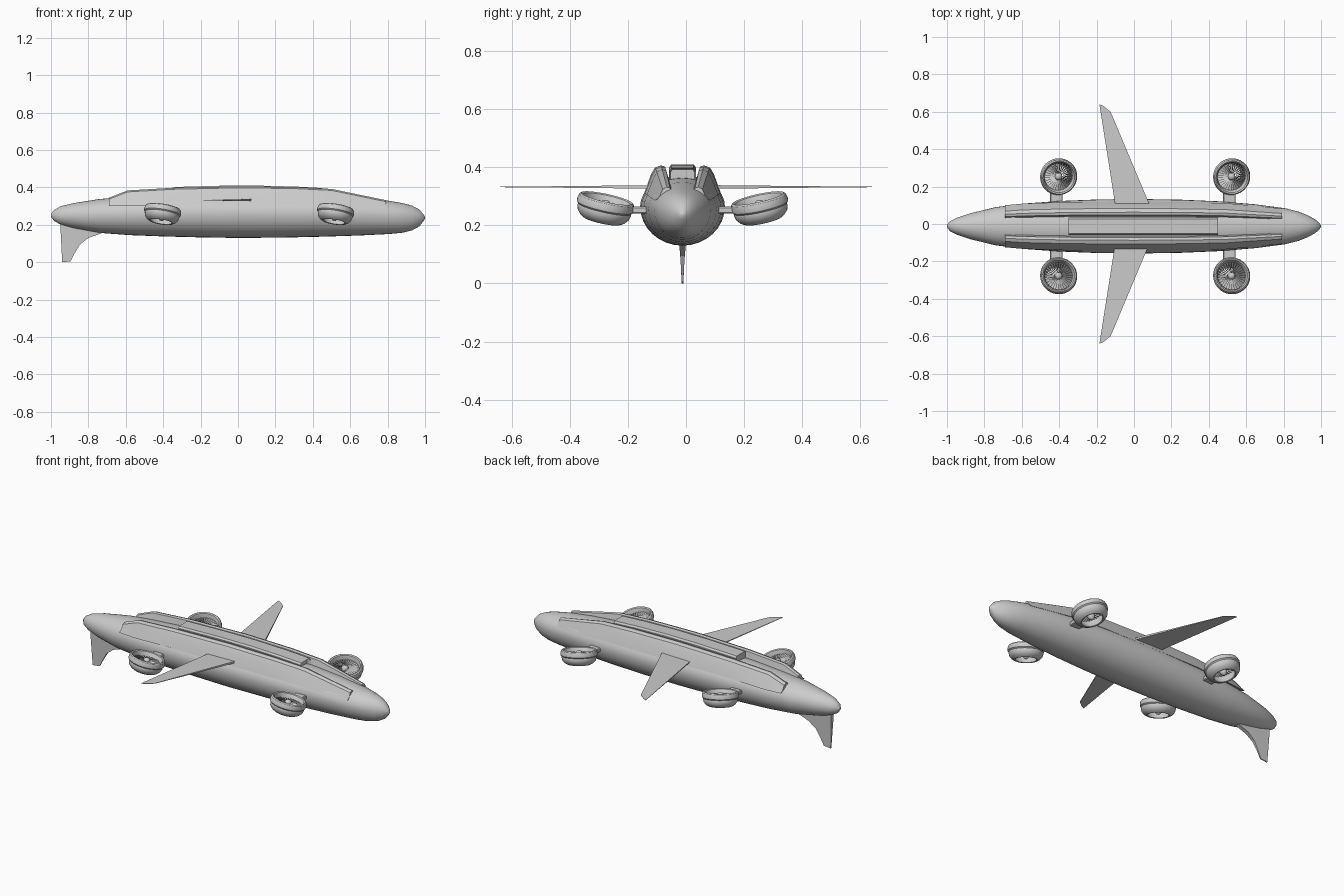
import bpy, bmesh, math
from mathutils import Vector, Matrix

if "Cube" in bpy.data.objects:
    bpy.data.objects.remove(bpy.data.objects["Cube"])

CY = -0.012  # centre line of the hull


def finish(name, bm, angle=30, matrix=None):
    bmesh.ops.recalc_face_normals(bm, faces=bm.faces)
    me = bpy.data.meshes.new(name)
    bm.to_mesh(me)
    bm.free()
    ob = bpy.data.objects.new(name, me)
    bpy.context.collection.objects.link(ob)
    if matrix:
        ob.matrix_world = matrix
    bpy.ops.object.select_all(action='DESELECT')
    ob.select_set(True)
    bpy.context.view_layer.objects.active = ob
    bpy.ops.object.shade_smooth_by_angle(angle=math.radians(angle))
    return ob


def loft(bm, rings, cap=True, closed=False):
    vs = [[bm.verts.new(p) for p in r] for r in rings]
    n = len(vs[0])
    pairs = list(zip(vs, vs[1:])) + ([(vs[-1], vs[0])] if closed else [])
    for a, b in pairs:
        for i in range(n):
            bm.faces.new((a[i], a[(i + 1) % n], b[(i + 1) % n], b[i]))
    caps = []
    if cap and not closed:
        caps = [bm.faces.new(vs[0]), bm.faces.new(vs[-1])]
    return caps


def lathe(bm, profile, seg=32, closed=True):
    rings = []
    for k in range(seg):
        a = 2 * math.pi * k / seg
        rings.append([(r * math.cos(a), r * math.sin(a), z) for r, z in profile])
    vs = [[bm.verts.new(p) for p in r] for r in rings]
    n = len(profile)
    for k in range(seg):
        a, b = vs[k], vs[(k + 1) % seg]
        for i in range(n if closed else n - 1):
            j = (i + 1) % n
            bm.faces.new((a[i], a[j], b[j], b[i]))
    bmesh.ops.remove_doubles(bm, verts=bm.verts, dist=1e-5)


# Hull: x, half width, bottom z, widest z, top z
stations = [(-1.0, .006, .244, .25, .256), (-.985, .026, .222, .25, .278),
            (-.95, .044, .202, .25, .299), (-.88, .068, .182, .252, .316),
            (-.74, .102, .157, .255, .338), (-.58, .122, .145, .258, .352),
            (-.4, .135, .138, .262, .364), (-.2, .143, .133, .264, .370),
            (0, .146, .130, .265, .372), (.25, .142, .132, .264, .370),
            (.46, .133, .137, .262, .362), (.65, .117, .143, .258, .348),
            (.81, .096, .151, .252, .328), (.88, .078, .158, .247, .316),
            (.93, .058, .170, .243, .303), (.97, .036, .192, .240, .282),
            (.992, .016, .220, .238, .256), (1.0, .004, .233, .237, .241)]
rings = []
for x, hw, zb, zm, zt in stations:
    ring = []
    for k in range(32):
        a = 2 * math.pi * k / 32
        s = math.sin(a)
        ring.append((x, CY + hw * math.cos(a), zm + s * ((zt - zm) if s > 0 else (zm - zb))))
    rings.append(ring)
bm = bmesh.new()
loft(bm, rings)
finish("hull", bm, 35)

# Two raised shoulder rails: x, top z, base z, width factor
rail = [(-.69, .345, .30, .85), (-.59, .384, .30, .92), (-.35, .398, .31, .98),
        (0, .406, .31, 1.0), (.3, .402, .31, .98), (.5, .392, .305, .93),
        (.79, .332, .285, .72)]
for side, label in ((1, "left"), (-1, "right")):
    rings = []
    for x, zt, zb, f in rail:
        prof = [(.132, zb), (.108, zt - .03), (.095, zt - .008), (.075, zt), (.060, zt - .004), (.048, zb + .03)]
        rings.append([(x, CY + side * y * f, z) for y, z in prof])
    bm = bmesh.new()
    loft(bm, rings)
    finish(label + "_shoulder_rail", bm, 20)

# Central spine box with recessed front
bm = bmesh.new()
rings = []
for x, zt in ((-.35, .402), (-.1, .409), (.1, .410), (.3, .405), (.45, .397)):
    rings.append([(x, CY + y, z) for y, z in
                  ((-.046, .35), (-.046, zt - .010), (-.038, zt), (.038, zt), (.046, zt - .010), (.046, .35))])
caps = loft(bm, rings)
bmesh.ops.recalc_face_normals(bm, faces=bm.faces)
bmesh.ops.inset_individual(bm, faces=[caps[1]], thickness=.006, depth=-.02)
finish("spine_box", bm, 20)

# Wings: swept and tapered thin blades
plan = [(.085, .10, .006), (-.10, .10, .003), (-.185, .64, .001), (-.165, .632, .001), (-.125, .60, .001)]
for side, label in ((1, "left"), (-1, "right")):
    bm = bmesh.new()
    loft(bm, [[(x, side * y, .332 + s * t) for x, y, t in plan] for s in (-1, 1)])
    finish(label + "_wing", bm, 20)

# Ventral fin
fin = [(-.95, .25, .013), (-.948, .16, .010), (-.94, .0, .003), (-.895, .005, .003), (-.872, .05, .005),
       (-.845, .095, .008), (-.80, .13, .011), (-.73, .155, .012), (-.73, .2, .012)]
bm = bmesh.new()
loft(bm, [[(x, CY + s * t, z) for x, z, t in fin] for s in (-1, 1)])
finish("ventral_fin", bm, 20)

# Four tilted ducted fans
duct = [(.078, .022), (.083, .033), (.090, .037), (.096, .032), (.100, .018), (.099, .006), (.093, .0),
        (.094, -.006), (.090, -.022), (.078, -.036), (.064, -.044), (.057, -.042), (.066, -.02), (.075, .005)]
hub = [(0, .030), (.010, .028), (.017, .021), (.020, .012), (.022, -.01), (.018, -.026), (.009, -.036), (0, -.040)]
for fx, end in ((.52, "front"), (-.405, "rear")):
    for side, label in ((1, "left"), (-1, "right")):
        name = end + "_" + label
        axis = Vector((.16, -side * .22, 1))
        m = Matrix.Translation((fx, CY + side * .268, .258)) @ axis.to_track_quat('Z', 'Y').to_matrix().to_4x4()
        bm = bmesh.new()
        lathe(bm, duct, 40)
        finish(name + "_duct", bm, 30, m)
        bm = bmesh.new()
        lathe(bm, hub, 24, closed=False)
        finish(name + "_hub", bm, 40, m)
        # Pitched fan blades
        bm = bmesh.new()
        for k in range(30):
            turn = Matrix.Rotation(2 * math.pi * k / 30, 3, 'Z')
            blade = []
            for r, w, h in ((.018, .0018, .007), (.045, .0042, .006), (.075, .0068, .005)):
                blade.append([turn @ Vector((r, sx * w + sz * .0005, .008 + sx * h + sz * .0007))
                              for sx, sz in ((-1, -1), (1, -1), (1, 1), (-1, 1))])
            loft(bm, blade)
        finish(name + "_fan", bm, 30, m)
        # Pylon joining the duct to the hull
        bm = bmesh.new()
        bmesh.ops.create_cube(bm, size=1)
        bmesh.ops.scale(bm, vec=(.066, .085, .024), verts=bm.verts)
        bmesh.ops.bevel(bm, geom=bm.edges[:], offset=.004, segments=1, affect='EDGES')
        finish(name + "_pylon", bm, 20, Matrix.Translation((fx - .01, CY + side * .145, .252)))
